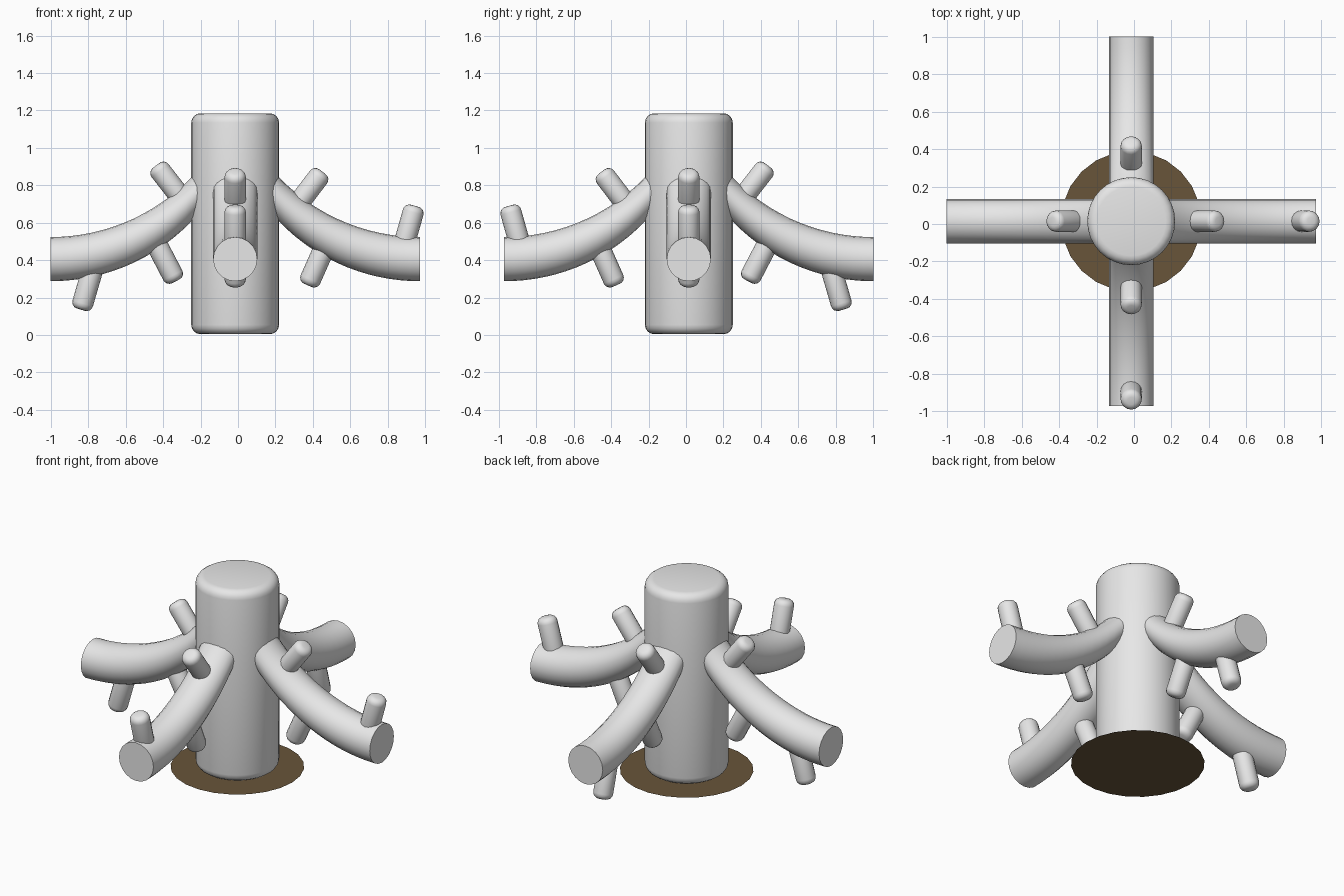
import bpy, bmesh, math
from mathutils import Vector

if "Cube" in bpy.data.objects:
    bpy.data.objects.remove(bpy.data.objects["Cube"], do_unlink=True)

CENTRE = Vector((-0.015, 0.015, 0))


def material(name, colour):
    mat = bpy.data.materials.new(name)
    mat.use_nodes = True
    mat.diffuse_color = colour
    mat.node_tree.nodes["Principled BSDF"].inputs["Base Color"].default_value = colour
    return mat


grey = material("light grey", (0.8, 0.8, 0.8, 1))
brown = material("dark brown", (0.14, 0.09, 0.042, 1))


def finish(bm, name, mat, turn=0.0):
    """Turn a bmesh into a smooth shaded object around the trunk axis."""
    bmesh.ops.recalc_face_normals(bm, faces=bm.faces[:])
    mesh = bpy.data.meshes.new(name)
    bm.to_mesh(mesh)
    bm.free()
    mesh.materials.append(mat)
    obj = bpy.data.objects.new(name, mesh)
    bpy.context.collection.objects.link(obj)
    obj.location = CENTRE
    obj.rotation_euler.z = turn
    bpy.ops.object.select_all(action="DESELECT")
    obj.select_set(True)
    bpy.context.view_layer.objects.active = obj
    bpy.ops.object.shade_smooth_by_angle(angle=math.radians(40))
    return obj


def rounded_rod(start, end, radius, rounding, sides):
    """Cylinder between two points with rounded rims."""
    start, end = Vector(start), Vector(end)
    axis = end - start
    bm = bmesh.new()
    bmesh.ops.create_cone(bm, cap_ends=True, segments=sides, radius1=radius,
                          radius2=radius, depth=axis.length)
    rims = [e for e in bm.edges if abs(e.verts[0].co.z - e.verts[1].co.z) < 0.001]
    bmesh.ops.bevel(bm, geom=rims, offset=rounding, segments=4,
                    profile=0.5, affect="EDGES")
    spin = Vector((0, 0, 1)).rotation_difference(axis)
    for v in bm.verts:
        v.co = spin @ v.co + (start + end) / 2
    return bm


def branch(radius=0.118, sides=20, steps=16):
    """Upright rings swept along an arc that levels out at the tip."""
    inner, outer, tip_height, bend = 0.1, 0.988, 0.405, 1.05
    bm = bmesh.new()
    rings = []
    for i in range(steps + 1):
        x = inner + (outer - inner) * i / steps
        z = tip_height + bend - math.sqrt(bend ** 2 - (outer - x) ** 2)
        angles = [math.tau * k / sides for k in range(sides)]
        rings.append([bm.verts.new((x, radius * math.cos(a), z + radius * math.sin(a)))
                      for a in angles])
    for a, b in zip(rings, rings[1:]):
        for k in range(sides):
            n = (k + 1) % sides
            bm.faces.new((a[k], a[n], b[n], b[k]))
    bm.faces.new(rings[0])
    bm.faces.new(rings[-1])
    return bm


# Trunk
finish(rounded_rod((0, 0, 0.004), (0, 0, 1.185), 0.235, 0.05, 32), "trunk", grey)

# Ground disc
disc = bmesh.new()
bmesh.ops.create_circle(disc, cap_ends=True, segments=24, radius=0.375)
finish(disc, "ground_disc", brown)

# Twigs as (distance, height) pairs, root then tip
twigs_up = {"upper_twig": ((0.29, 0.64), (0.467, 0.872)),
            "lower_twig": ((0.51, 0.54), (0.388, 0.265)),
            "end_twig": ((0.885, 0.42), (0.961, 0.69))}
twigs_down = {"upper_twig": ((0.24, 0.67), (0.423, 0.906)),
              "lower_twig": ((0.457, 0.555), (0.317, 0.287)),
              "end_twig": ((0.745, 0.41), (0.825, 0.135))}

# Four branches with their twigs
for side, quarter, twigs in (("left", 0, twigs_up), ("back", 1, twigs_down),
                             ("right", 2, twigs_down), ("front", 3, twigs_up)):
    turn = quarter * math.pi / 2
    finish(branch(), side + "_branch", grey, turn)
    for name, (root, tip) in twigs.items():
        rod = rounded_rod((root[0], 0, root[1]), (tip[0], 0, tip[1]), 0.057, 0.035, 16)
        finish(rod, side + "_" + name, grey, turn)
